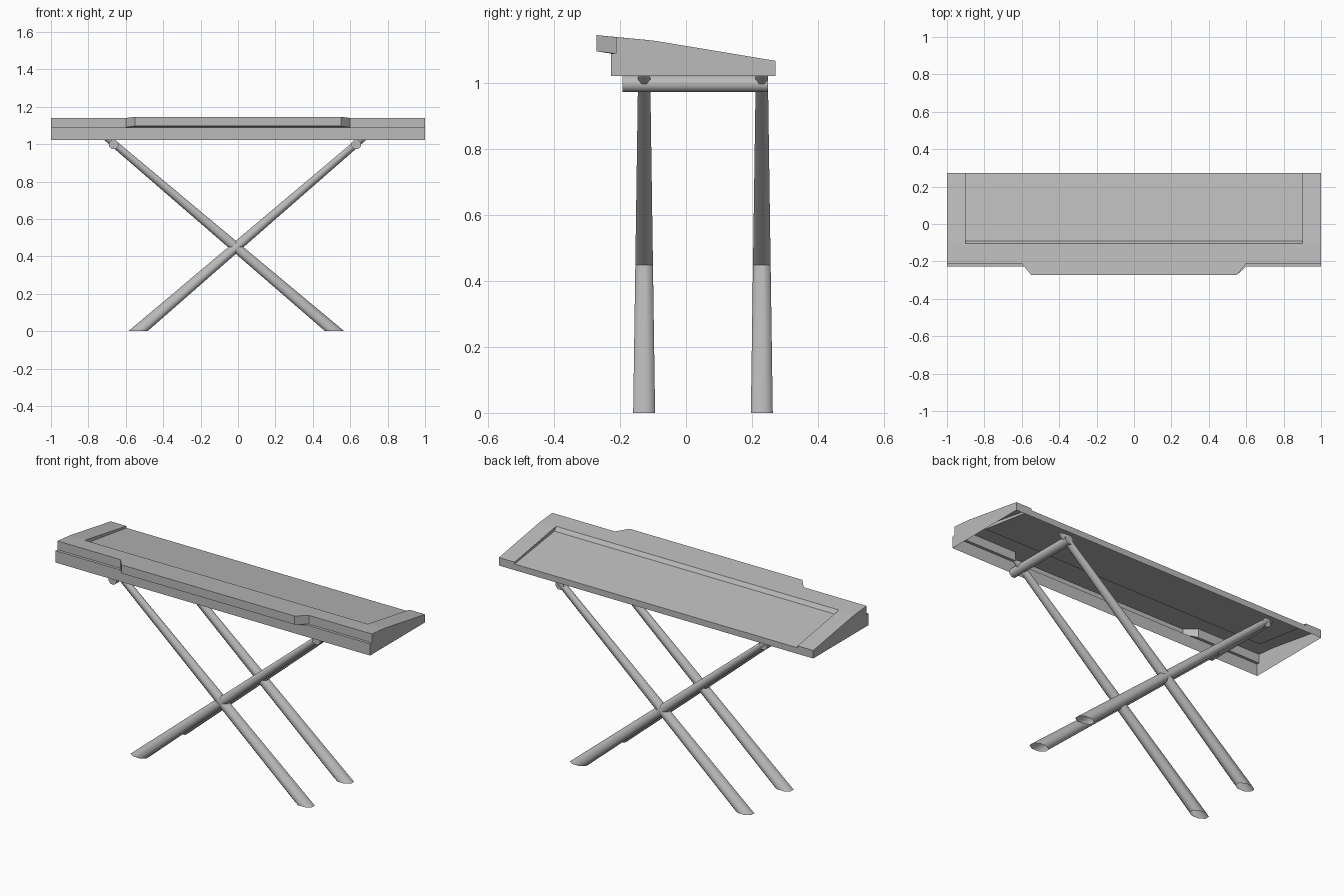
import bpy, bmesh, math
from mathutils import Vector

cube = bpy.data.objects.get("Cube")
if cube:
    bpy.data.objects.remove(cube)

grey = bpy.data.materials.new("plain_grey")
grey.use_nodes = True
COLOUR = (0.5, 0.5, 0.5, 1)
grey.diffuse_color = COLOUR
grey.node_tree.nodes["Principled BSDF"].inputs["Base Color"].default_value = COLOUR


def loft(name, rings, closed, caps=False, smooth=False):
    """Skin a row of equal point rings; optionally cap both ends."""
    bm = bmesh.new()
    rows = [[bm.verts.new(p) for p in ring] for ring in rings]
    n = len(rows[0])
    for a, b in zip(rows, rows[1:]):
        for j in range(n if closed else n - 1):
            k = (j + 1) % n
            bm.faces.new((a[j], b[j], b[k], a[k]))
    if caps:
        bm.faces.new(rows[0])
        bm.faces.new(rows[-1][::-1])
    # merge the coincident points of the doubled stations
    bmesh.ops.remove_doubles(bm, verts=bm.verts, dist=0.0001)
    mesh = bpy.data.meshes.new(name)
    bm.to_mesh(mesh)
    bm.free()
    mesh.materials.append(grey)
    obj = bpy.data.objects.new(name, mesh)
    bpy.context.collection.objects.link(obj)
    if smooth:
        bpy.ops.object.select_all(action='DESELECT')
        obj.select_set(True)
        bpy.context.view_layer.objects.active = obj
        bpy.ops.object.shade_smooth_by_angle(angle=math.radians(50))
    return obj


# Table top: thin shell open below, with a front lip and a recessed panel
def section(x, lip, recessed):
    lip_y, lip_low, lip_top = (-0.272, 1.097, 1.146) if lip else (-0.212, 1.09, 1.14)
    floor_front, floor_back = (1.108, 1.057) if recessed else (1.128, 1.068)
    profile = [(-0.228, 1.022), (-0.228, 1.09), (lip_y, lip_low), (lip_y, lip_top),
               (-0.105, 1.13), (-0.09, floor_front), (0.272, floor_back), (0.272, 1.022)]
    return [Vector((x, y, z)) for y, z in profile]


half = [(0.55, True, True), (0.6, False, True), (0.9, False, True),
        (0.9, False, False), (1.0, False, False)]
stations = [(-x, lip, rec) for x, lip, rec in reversed(half)] + half
loft("table_top", [section(*s) for s in stations], closed=False, caps=True)


# Tapered legs crossing in two pairs, cut level at floor and top
SIDES = 8


def level_ring(x, y, z, r, stretch):
    return [Vector((x + r * stretch * math.cos(a), y + r * math.sin(a), z))
            for a in (math.tau * (i + 0.5) / SIDES for i in range(SIDES))]


def leg(name, x_foot, x_top, y):
    height = 1.021
    stretch = math.hypot(x_top - x_foot, height) / height
    loft(name, [level_ring(x_top, y, height, 0.02, stretch),
                level_ring(x_foot, y, 0, 0.036, stretch)], closed=True, smooth=True)


for place, y in (("front", -0.127), ("back", 0.23)):
    leg(place + "_leg_rising_left", -0.535, 0.655, y)
    leg(place + "_leg_rising_right", 0.517, -0.685, y)

# Cross bars joining the leg tops
for side, x in (("left", 0.632), ("right", -0.664)):
    rings = [[Vector((x + 0.027 * math.cos(a), y, 0.998 + 0.027 * math.sin(a)))
              for a in (math.tau * (i + 0.5) / SIDES for i in range(SIDES))]
             for y in (-0.193, 0.248)]
    loft(side + "_cross_bar", rings, closed=True, caps=True, smooth=True)
